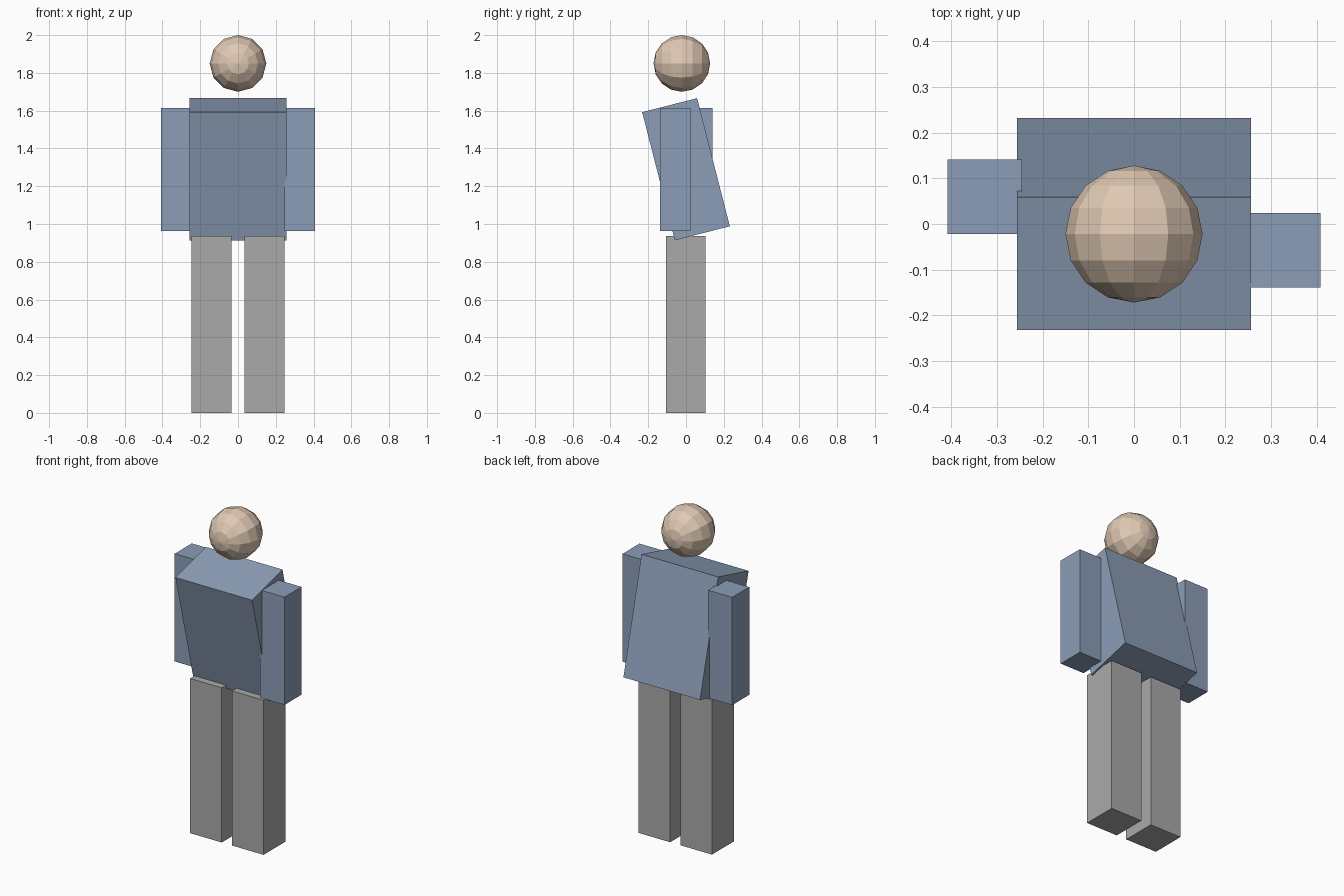
import bpy
import math

if "Cube" in bpy.data.objects:
    bpy.data.objects.remove(bpy.data.objects["Cube"])


def material(name, rgb):
    m = bpy.data.materials.new(name)
    m.diffuse_color = (*rgb, 1.0)
    m.use_nodes = True
    m.node_tree.nodes["Principled BSDF"].inputs["Base Color"].default_value = m.diffuse_color
    return m


skin = material("skin tan", (0.74, 0.58, 0.45))
shirt = material("shirt blue", (0.26, 0.34, 0.47))
trousers = material("trouser grey", (0.40, 0.40, 0.40))


def box(name, centre, size, mat, tilt=0.0):
    bpy.ops.mesh.primitive_cube_add(size=1, location=centre)
    ob = bpy.context.object
    ob.name = name
    for v in ob.data.vertices:
        v.co = [c * s for c, s in zip(v.co, size)]
    ob.rotation_euler.x = tilt
    ob.data.materials.append(mat)
    return ob


# Torso leaning forward
box("torso", (0, 0, 1.29), (0.513, 0.30, 0.70), shirt, 0.25)

# Arms swing slightly, one back and one forward; legs are straight
for label, side, arm_y in (("left", -1, 0.06), ("right", 1, -0.057)):
    box(label + "_arm", (side * 0.327, arm_y, 1.289), (0.163, 0.163, 0.652), shirt)
    box(label + "_leg", (side * 0.14, -0.002, 0.468), (0.212, 0.21, 0.936), trousers)

# Low-poly head with its poles facing front and back
bpy.ops.mesh.primitive_uv_sphere_add(segments=12, ring_count=8, radius=0.15,
                                     location=(0, -0.022, 1.85),
                                     rotation=(math.pi / 2, 0, 0))
head = bpy.context.object
head.name = "head"
head.data.materials.append(skin)
